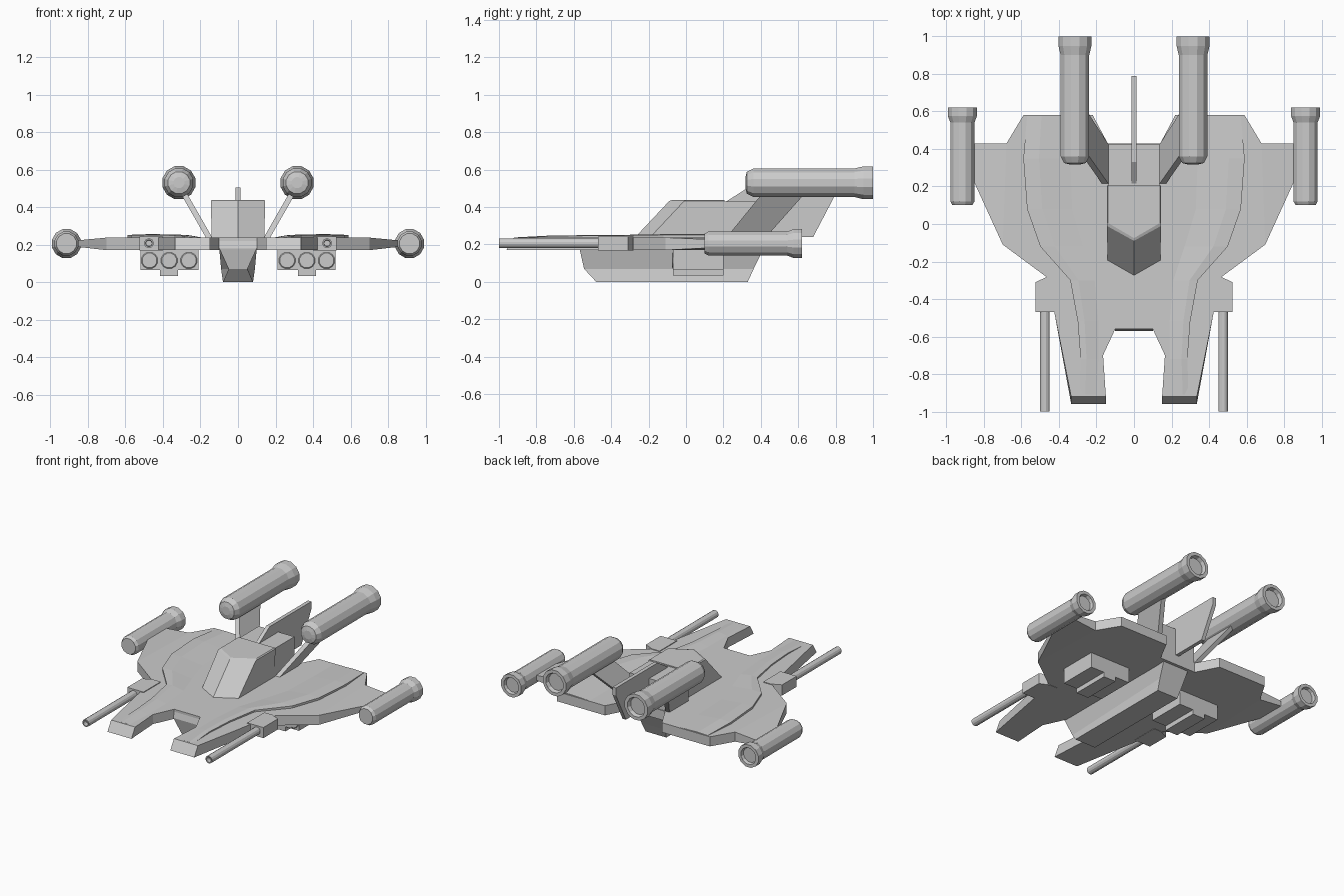
import bpy, bmesh
from math import cos, sin, tau

if "Cube" in bpy.data.objects:
    bpy.data.objects.remove(bpy.data.objects["Cube"])


def make(name, verts, faces, mirror=False):
    """Mesh object with consistent normals, optionally mirrored across x = 0."""
    me = bpy.data.meshes.new(name)
    bm = bmesh.new()
    vs = [bm.verts.new(v) for v in verts]
    for f in faces:
        bm.faces.new([vs[i] for i in f])
    bmesh.ops.recalc_face_normals(bm, faces=bm.faces)
    bmesh.ops.triangulate(bm, faces=[f for f in bm.faces if len(f.verts) > 4])
    bm.to_mesh(me)
    bm.free()
    ob = bpy.data.objects.new(name, me)
    bpy.context.collection.objects.link(ob)
    if mirror:
        ob.modifiers.new("Mirror", 'MIRROR').use_mirror_merge = False
    return ob


def loft(name, rings, mirror=False):
    """Skin equal-length rings and cap both ends."""
    n = len(rings[0])
    faces = [list(range(n)), list(range(n * (len(rings) - 1), n * len(rings)))]
    for r in range(len(rings) - 1):
        for i in range(n):
            j = (i + 1) % n
            faces.append((r * n + i, r * n + j, r * n + n + j, r * n + n + i))
    return make(name, [v for ring in rings for v in ring], faces, mirror)


def both(half):
    """Complete a right-hand outline with its mirror image."""
    return half + [(-x, *r) for x, *r in reversed(half) if x > 0]


def slab(name, outline, z0, z1, mirror=False):
    return loft(name, [[(x, y, z) for x, y in outline] for z in (z0, z1)], mirror)


def box(name, x0, x1, y0, y1, z0, z1, mirror=False):
    return slab(name, [(x0, y0), (x1, y0), (x1, y1), (x0, y1)], z0, z1, mirror)


def tube(name, x, z, profile, sides=12):
    """Turned part along y from (radius, y) points, mirrored."""
    rings = [[(x + r * cos(tau * (i + .5) / sides), y, z + r * sin(tau * (i + .5) / sides))
              for i in range(sides)] for r, y in profile]
    return loft(name, rings, True)


# Wing plate, with sloped prong tips
wing = [(.10, -.56), (.165, -.70), (.15, -.96), (.335, -.96), (.425, -.47), (.47, -.28),
        (.70, -.11), (.68, .43), (.59, .58), (.22, .58), (.14, .43)]
outline = both(wing)
loft("wing_plate", [[(x, y, .17) for x, y in outline],
                    [(x, y + (.04 if y < -.9 else 0), .237) for x, y in outline]])

# Wing tips thinning towards the outer engines
loft("wing_tip", [[(.70, -.11, .17), (.68, .43, .17), (.68, .43, .237), (.70, -.11, .237)],
                  [(.86, .24, .188), (.86, .43, .188), (.86, .43, .222), (.86, .24, .222)]], True)

# Raised upper panel: gentle inner slope, crisp outer step
stations = [(-.91, .20, .29, .238), (-.72, .19, .285, .248), (-.52, .19, .30, .25),
            (-.30, .21, .34, .252), (-.12, .27, .50, .255), (.08, .33, .57, .255),
            (.35, .34, .59, .253), (.575, .34, .57, .242)]
loft("raised_panel", [[(a, y, .23), (a, y, .237), ((a + 2 * b) / 3, y, h), (b, y, h - .003), (b, y, .23)]
                      for y, a, b, h in stations], True)

# Keel under the fuselage with chamfered nose
loft("keel", [[(-w, y, z), (w, y, z), (w2, y2, z), (-w2, y2, z)] for w, y, w2, y2, z in
              ((.08, -.48, .08, .33, 0), (.05, -.545, .09, .362, .07), (.10, -.57, .10, .415, .18),
               (.10, -.56, .10, .43, .22))])

# Canopy with V-shaped windshield, and the block behind it
loft("canopy", [[(x, y, z) for x, y in both([(0, a), (w, b), (w, .205)])]
                for a, b, w, z in ((-.28, -.20, .14, .23), (-.09, -.01, .145, .432), (-.075, .005, .138, .438))])
box("rear_block", -.137, .137, .2, .425, .2, .43)

# Swept tail fin
fin = [(.20, .42), (.33, .503), (.79, .503), (.79, .45), (.68, .24), (.40, .24)]
loft("tail_fin", [[(x, y, z) for y, z in fin] for x in (-.013, .013)])

# Angled struts carrying the upper engines
loft("engine_strut", [[(x - .017, y0, z), (x + .017, y0, z), (x + .017, y1, z), (x - .017, y1, z)]
                      for x, y0, y1, z in ((.15, .21, .42, .23), (.305, .43, .66, .50))], True)

# Engines with flared, recessed nozzles
tube("upper_engine", .315, .53, [(.03, .318), (.06, .325), (.079, .36), (.079, .90), (.091, .95),
                                 (.091, 1.0), (.068, 1.0), (.06, .975)])
tube("outer_engine", .915, .205, [(.055, .10), (.066, .12), (.066, .54), (.08, .575),
                                  (.08, .62), (.058, .62), (.052, .60)])

# Forward guns and their mounts
slab("gun_mount", [(.40, -.47), (.525, -.47), (.525, -.31), (.46, -.28), (.40, -.28)], .168, .242, True)
tube("gun_barrel", .475, .207, [(.016, -.97), (.018, -1.0), (.026, -1.0), (.026, -.45)])

# Missile pods under the wing
box("missile_pod", .21, .52, -.07, .20, .065, .18, True)
box("pod_base", .32, .415, -.07, .20, .033, .07, True)
for i in range(3):
    tube("missile_tip_%d" % (i + 1), .262 + .105 * i, .115, [(.04, -.074), (.045, -.07), (.045, -.05)])
